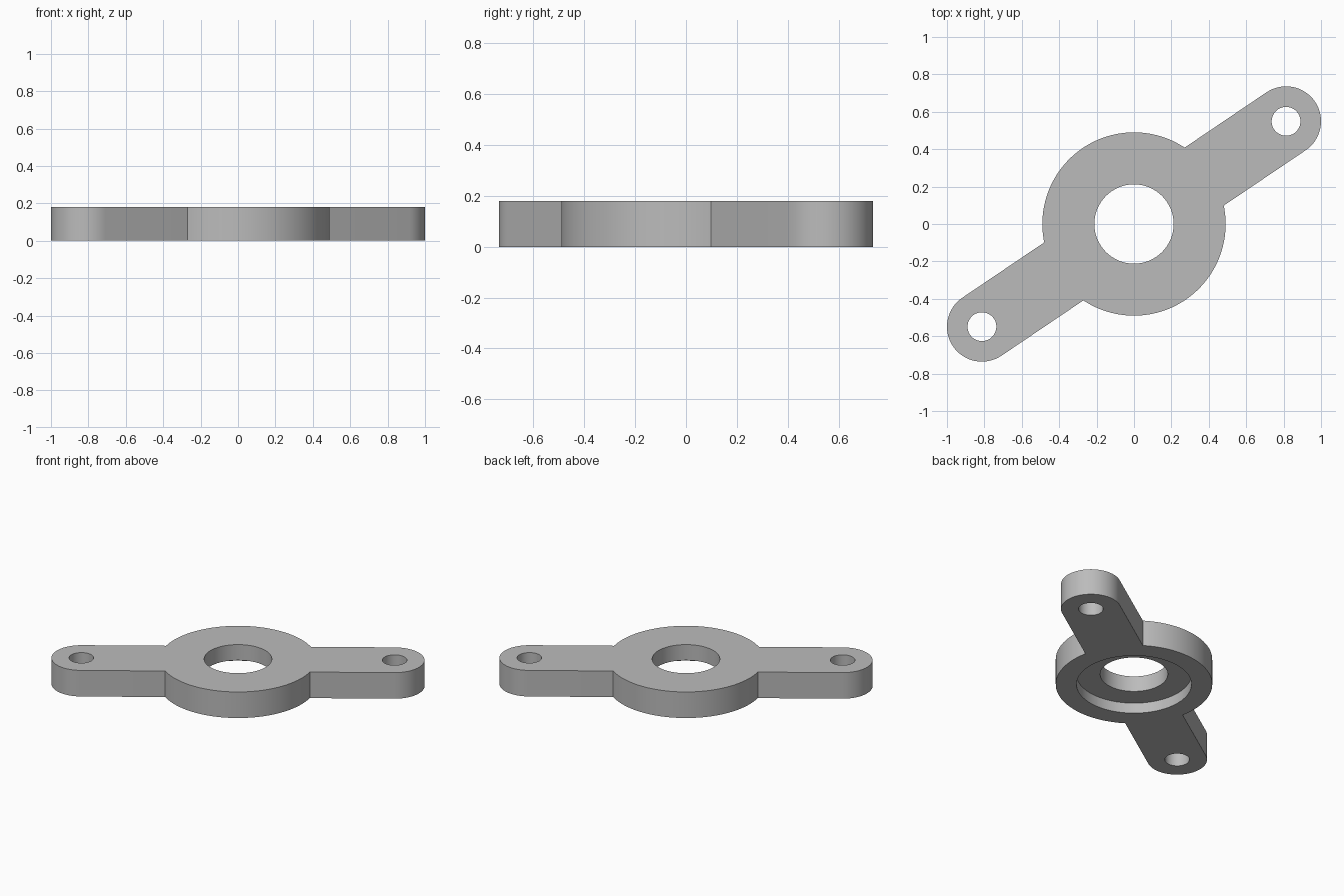
import bpy, bmesh
from math import sin, cos, asin, atan2, pi, radians, hypot

if "Cube" in bpy.data.objects:
    bpy.data.objects.remove(bpy.data.objects["Cube"])

THICK = 0.18
HUB_R, BORE_R = 0.49, 0.212
RECESS_R, RECESS_DEPTH = 0.36, 0.072
ARM_R, HOLE_R = 0.187, 0.077
TIP = (0.813, 0.549)
ARM_ANGLE = atan2(TIP[1], TIP[0])
ARM_LEN = hypot(*TIP)

grey = bpy.data.materials.new("plain grey")
grey.use_nodes = True
colour = (0.5, 0.5, 0.5, 1)
grey.diffuse_color = colour
grey.node_tree.nodes["Principled BSDF"].inputs["Base Color"].default_value = colour


def arc(cx, cy, r, start, end, steps):
    return [(cx + r * cos(start + (end - start) * i / steps),
             cy + r * sin(start + (end - start) * i / steps)) for i in range(steps + 1)]


def prism(name, outline, z0, z1):
    """Closed solid made by lifting a flat outline from z0 to z1."""
    bm = bmesh.new()
    face = bm.faces.new([bm.verts.new((x, y, z0)) for x, y in outline])
    lifted = bmesh.ops.extrude_face_region(bm, geom=[face])["geom"]
    verts = [v for v in lifted if isinstance(v, bmesh.types.BMVert)]
    bmesh.ops.translate(bm, verts=verts, vec=(0, 0, z1 - z0))
    bmesh.ops.recalc_face_normals(bm, faces=bm.faces)
    mesh = bpy.data.meshes.new(name)
    bm.to_mesh(mesh)
    bm.free()
    mesh.materials.append(grey)
    obj = bpy.data.objects.new(name, mesh)
    bpy.context.collection.objects.link(obj)
    return obj


# Outline: rounded arm tip, then hub arc, once for each half turn
join = asin(ARM_R / HUB_R)
outline = []
for turn in (0, pi):
    a = ARM_ANGLE + turn
    outline += arc(ARM_LEN * cos(a), ARM_LEN * sin(a), ARM_R, a - pi / 2, a + pi / 2, 32)
    outline += arc(0, 0, HUB_R, a + join, a + pi - join, 48)
plate = prism("mounting_plate", outline, 0, THICK)

# Round cuts: central bore, underside recess, bolt hole in each arm
cuts = [("bore", 0, 0, BORE_R, THICK + 0.1),
        ("recess", 0, 0, RECESS_R, RECESS_DEPTH),
        ("left_bolt_hole", TIP[0], TIP[1], HOLE_R, THICK + 0.1),
        ("right_bolt_hole", -TIP[0], -TIP[1], HOLE_R, THICK + 0.1)]
bpy.context.view_layer.objects.active = plate
for name, x, y, r, top in cuts:
    cutter = prism(name + "_cutter", arc(x, y, r, 0, 2 * pi, 64)[:-1], -0.1, top)
    cutter.hide_render = True
    mod = plate.modifiers.new(name, "BOOLEAN")
    mod.operation, mod.solver, mod.object = "DIFFERENCE", "EXACT", cutter
    bpy.ops.object.modifier_apply(modifier=name)
    bpy.data.objects.remove(cutter)

# Smooth round walls, crisp edges
bpy.ops.object.select_all(action="DESELECT")
plate.select_set(True)
bpy.ops.object.shade_smooth_by_angle(angle=radians(30))
